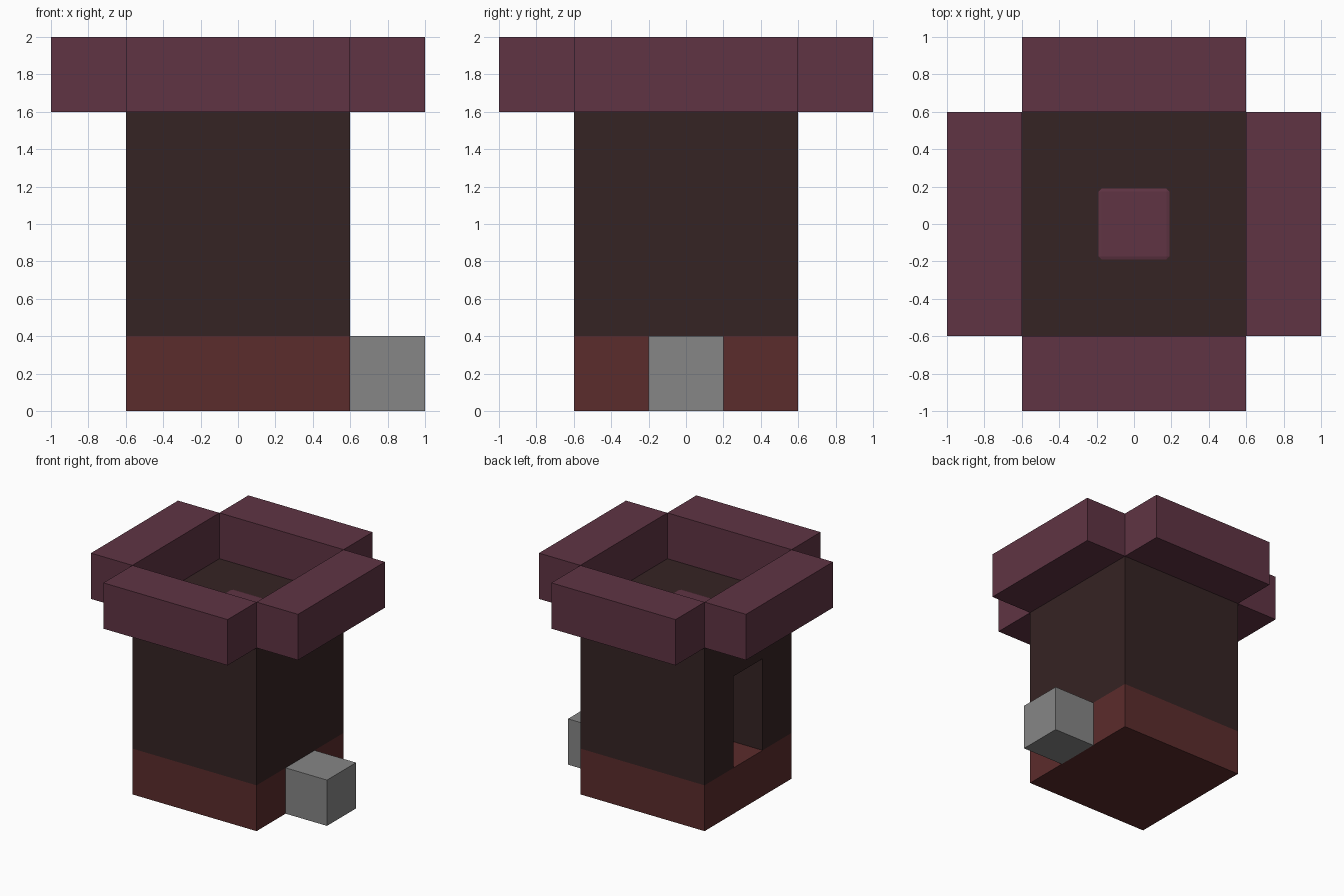
import bpy
import bmesh

default = bpy.data.objects.get("Cube")
if default:
    bpy.data.objects.remove(default, do_unlink=True)


def material(name, rgb):
    mat = bpy.data.materials.new(name)
    mat.use_nodes = True
    color = (*rgb, 1.0)
    mat.diffuse_color = color
    mat.node_tree.nodes["Principled BSDF"].inputs["Base Color"].default_value = color
    return mat


plum = material("plum", (0.115, 0.034, 0.057))
dark_brown = material("dark_brown", (0.036, 0.017, 0.017))
brick_red = material("brick_red", (0.105, 0.025, 0.025))
grey = material("grey", (0.24, 0.24, 0.24))


def box(name, low, high, mat=None):
    """Axis-aligned box between two corners."""
    bm = bmesh.new()
    bmesh.ops.create_cube(bm, size=1)
    for v in bm.verts:
        for i in range(3):
            v.co[i] = low[i] if v.co[i] < 0 else high[i]
    mesh = bpy.data.meshes.new(name)
    bm.to_mesh(mesh)
    bm.free()
    if mat:
        mesh.materials.append(mat)
    obj = bpy.data.objects.new(name, mesh)
    bpy.context.collection.objects.link(obj)
    return obj


U = 0.4          # block unit
W = 1.5 * U      # half width of the tower

# Tower base and walls
box("tower_base", (-W, -W, 0), (W, W, U), brick_red)
walls = box("tower_walls", (-W, -W, U), (W, W, 4 * U), dark_brown)

# Doorway on one side, leading into a small room
cutter = box("doorway_cutter", (-W - 0.1, -U / 2, U - 0.1), (U / 2, U / 2, 3 * U))
cutter.hide_render = True
cutter.hide_set(True)
cut = walls.modifiers.new("doorway", 'BOOLEAN')
cut.operation = 'DIFFERENCE'
cut.solver = 'EXACT'
cut.object = cutter
bpy.context.view_layer.objects.active = walls
bpy.ops.object.modifier_apply(modifier=cut.name)
bpy.data.objects.remove(cutter, do_unlink=True)

# Overhanging parapet, one bar per side
for side, s in (("left", 1), ("right", -1)):
    inner, outer = sorted((s * W, s * (W + U)))
    box(side + "_parapet", (inner, -W, 4 * U), (outer, W, 5 * U), plum)
for side, s in (("back", 1), ("front", -1)):
    inner, outer = sorted((s * W, s * (W + U)))
    box(side + "_parapet", (-W, inner, 4 * U), (W, outer, 5 * U), plum)

# Rounded block set into the middle of the roof
r = U / 2 + 0.004
hatch = box("roof_block", (-r, -r, 3 * U - 0.004), (r, r, 4 * U + 0.004), plum)
bevel = hatch.modifiers.new("rounding", 'BEVEL')
bevel.width = 0.03
bevel.segments = 3

# Grey step block beside the base
box("step_block", (W, -U / 2, 0), (W + U, U / 2, U), grey)
